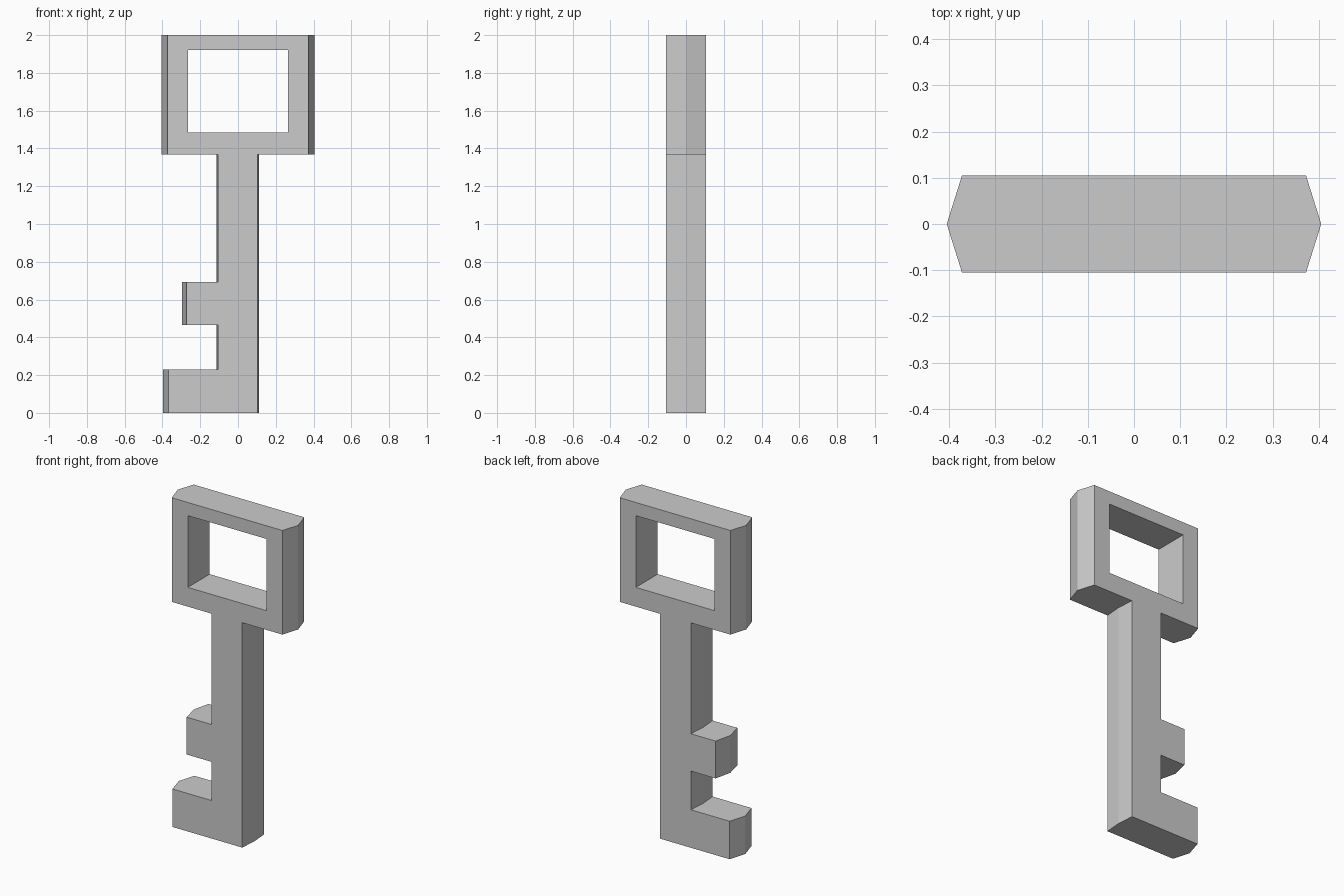
import bpy
import bmesh

if "Cube" in bpy.data.objects:
    bpy.data.objects.remove(bpy.data.objects["Cube"])

HALF = 0.105  # half thickness

# Outline: (x on the flat faces, x on the middle ridge, z)
outline = [
    (-0.367, -0.398, 0.0), (0.102, 0.110, 0.0),                           # tip
    (0.102, 0.110, 1.367), (0.372, 0.405, 1.367),                         # bow, right
    (0.372, 0.405, 2.0), (-0.372, -0.405, 2.0),                           # bow, top
    (-0.372, -0.405, 1.367), (-0.106, -0.114, 1.367),                     # bow, left
    (-0.106, -0.114, 0.693), (-0.272, -0.297, 0.693),                     # upper tooth
    (-0.272, -0.297, 0.466), (-0.106, -0.114, 0.466),
    (-0.106, -0.114, 0.231), (-0.367, -0.398, 0.231),                     # lower tooth
]
hole = [(-0.264, 1.484), (0.264, 1.484), (0.264, 1.920), (-0.264, 1.920)]

bm = bmesh.new()


def loop(points, y):
    return [bm.verts.new((x, y, z)) for x, z in points]


def wall(a, b):
    n = len(a)
    for i in range(n):
        j = (i + 1) % n
        bm.faces.new((a[i], a[j], b[j], b[i]))


def loop_edges(vs):
    return [bm.edges.get((vs[i], vs[i - 1])) for i in range(len(vs))]


# Ridged outer walls and straight walls of the bow opening
flat = [(p[0], p[2]) for p in outline]
ridge = [(p[1], p[2]) for p in outline]
front, middle, back = loop(flat, -HALF), loop(ridge, 0), loop(flat, HALF)
wall(front, middle)
wall(middle, back)
hole_front, hole_back = loop(hole, -HALF), loop(hole, HALF)
wall(hole_front, hole_back)

# Front and back faces with the opening left free
for outer, inner, ny in ((front, hole_front, -1), (back, hole_back, 1)):
    bmesh.ops.triangle_fill(bm, edges=loop_edges(outer) + loop_edges(inner),
                            use_beauty=True, normal=(0, ny, 0))

bmesh.ops.recalc_face_normals(bm, faces=bm.faces)
mesh = bpy.data.meshes.new("key")
bm.to_mesh(mesh)
bm.free()
bpy.context.collection.objects.link(bpy.data.objects.new("key", mesh))
